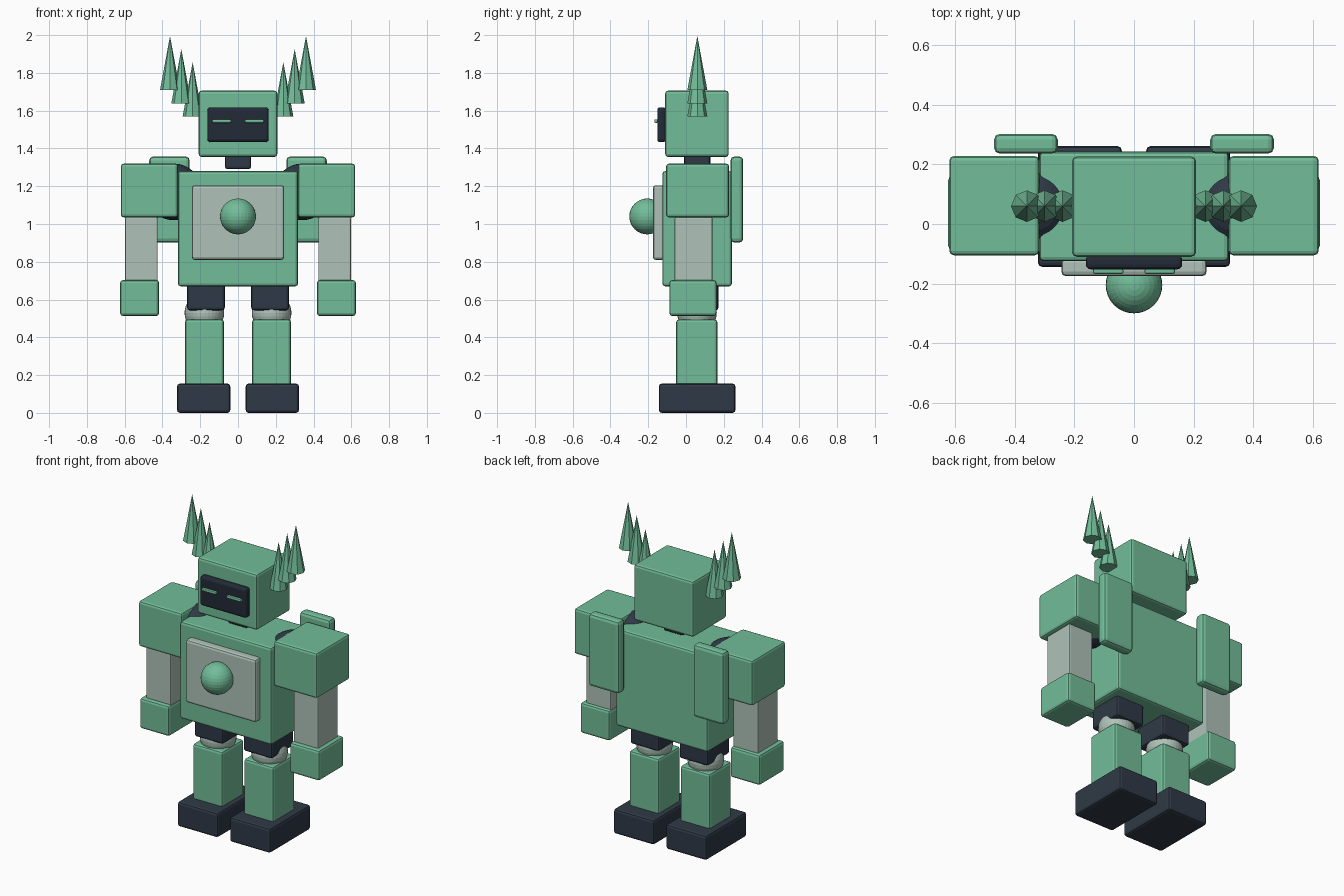
import bpy

if "Cube" in bpy.data.objects:
    bpy.data.objects.remove(bpy.data.objects["Cube"])


def material(name, rgb):
    m = bpy.data.materials.new(name)
    m.diffuse_color = (*rgb, 1)
    m.use_nodes = True
    m.node_tree.nodes["Principled BSDF"].inputs["Base Color"].default_value = m.diffuse_color
    return m


GREEN = material("green", (0.17, 0.51, 0.32))
PALE = material("pale", (0.43, 0.54, 0.48))
DARK = material("dark", (0.028, 0.041, 0.061))
VISOR = material("visor", (0.016, 0.024, 0.038))


def finish(name, mat):
    ob = bpy.context.object
    ob.name = name
    ob.data.materials.append(mat)
    return ob


def box(name, x, y, z, mat, bevel=0.015, segments=2):
    """Bevelled block from its (min, max) extents on each axis."""
    centre = [(a + b) / 2 for a, b in (x, y, z)]
    bpy.ops.mesh.primitive_cube_add(size=1, location=centre)
    ob = finish(name, mat)
    ob.scale = [b - a for a, b in (x, y, z)]
    bpy.ops.object.transform_apply(location=False, rotation=False, scale=True)
    mod = ob.modifiers.new("bevel", 'BEVEL')
    mod.width, mod.segments = bevel, segments
    return ob


def ball(name, loc, r, mat):
    bpy.ops.mesh.primitive_uv_sphere_add(segments=32, ring_count=16, radius=r, location=loc)
    return finish(name, mat)


def pair(side, a, b):
    return tuple(sorted((side * a, side * b)))


# Head, neck and torso
box("head", (-0.208, 0.208), (-0.11, 0.226), (1.355, 1.706), GREEN)
box("visor", (-0.162, 0.162), (-0.152, -0.105), (1.433, 1.618), VISOR, 0.016, 3)
box("neck", (-0.07, 0.07), (-0.01, 0.13), (1.29, 1.37), DARK)
box("torso", (-0.318, 0.318), (-0.125, 0.243), (0.67, 1.28), GREEN)
box("chest_plate", (-0.244, 0.244), (-0.175, -0.115), (0.81, 1.205), PALE)
ball("chest_orb", (0, -0.205, 1.04), 0.095, GREEN)

for s, tag in ((-1, "right"), (1, "left")):
    # Face slits
    box(f"eye_{tag}", pair(s, 0.036, 0.137), (-0.168, -0.148), (1.536, 1.554), GREEN, 0.006)

    # Arm
    ball(f"shoulder_joint_{tag}", (s * 0.34, 0.06, 1.17), 0.15, DARK)
    box(f"shoulder_{tag}", pair(s, 0.318, 0.62), (-0.105, 0.228), (1.035, 1.32), GREEN)
    box(f"forearm_{tag}", pair(s, 0.425, 0.597), (-0.06, 0.14), (0.69, 1.037), PALE, 0.008)
    box(f"hand_{tag}", pair(s, 0.418, 0.624), (-0.088, 0.162), (0.513, 0.703), GREEN)

    # Back pod
    box(f"back_pod_{tag}", pair(s, 0.256, 0.47), (0.236, 0.303), (0.902, 1.357), GREEN, 0.02)

    # Leg
    box(f"thigh_{tag}", pair(s, 0.07, 0.27), (-0.052, 0.172), (0.543, 0.70), DARK)
    ball(f"knee_{tag}", (s * 0.178, 0.058, 0.53), 0.105, PALE)
    box(f"shin_{tag}", pair(s, 0.074, 0.281), (-0.052, 0.166), (0.14, 0.495), GREEN)
    box(f"foot_{tag}", pair(s, 0.041, 0.323), (-0.144, 0.262), (0, 0.155), DARK)

    # Row of three spikes, rising outward
    for i in range(3):
        bpy.ops.mesh.primitive_cone_add(
            vertices=8, radius1=0.053, radius2=0, depth=0.287,
            location=(s * (0.24 + 0.06 * i), 0.06, 1.713 + 0.0695 * i))
        finish(f"spike_{tag}_{i + 1}", GREEN)
